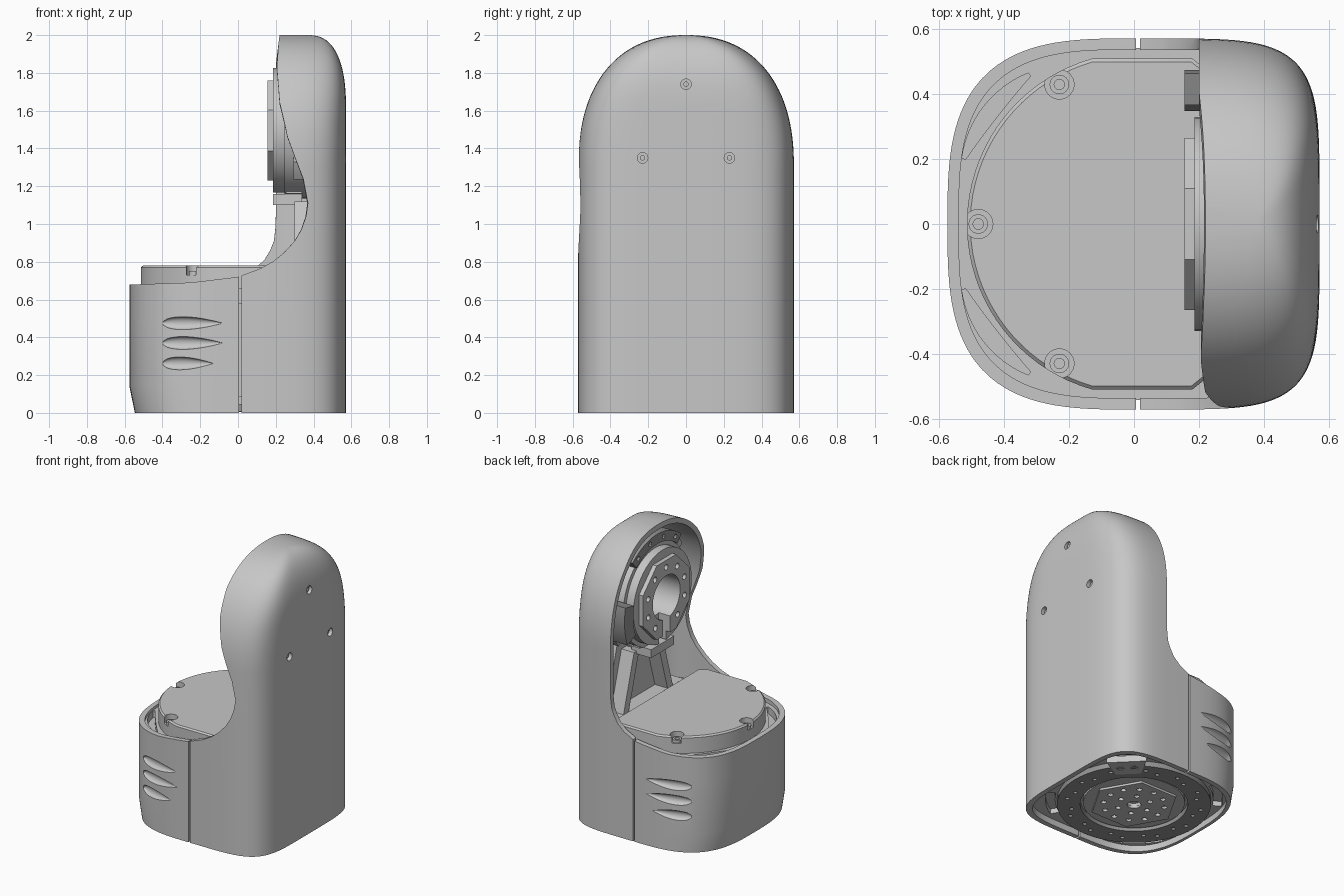
import bpy, bmesh
from math import sin, cos, pi, radians
from mathutils import Vector

cube = bpy.data.objects.get("Cube")
if cube:
    bpy.data.objects.remove(cube, do_unlink=True)


def material(name, v):
    m = bpy.data.materials.new(name)
    m.use_nodes = True
    m.diffuse_color = (v, v, v, 1)
    m.node_tree.nodes["Principled BSDF"].inputs["Base Color"].default_value = (v, v, v, 1)
    return m


GREY = material("light grey", 0.57)
DARK = material("mid grey", 0.3)
parts = []


def build(name, solids, mat=GREY, keep=True):
    """Make one object from closed solids, each a list of equal rings."""
    bm = bmesh.new()
    for rings in solids:
        vs = [[bm.verts.new(p) for p in ring] for ring in rings]
        n = len(vs[0])
        for a, b in zip(vs, vs[1:]):
            for i in range(n):
                j = (i + 1) % n
                bm.faces.new((a[i], a[j], b[j], b[i]))
        bm.faces.new(vs[0][::-1])
        bm.faces.new(vs[-1])
    bmesh.ops.recalc_face_normals(bm, faces=bm.faces)
    me = bpy.data.meshes.new(name)
    bm.to_mesh(me)
    bm.free()
    me.materials.append(mat)
    ob = bpy.data.objects.new(name, me)
    bpy.context.scene.collection.objects.link(ob)
    if keep:
        parts.append(ob)
    return ob


def prism(pts, lo, hi, axis="z"):
    return [[Vector((p, q, h)) if axis == "z" else Vector((h, p, q)) for p, q in pts] for h in (lo, hi)]


def circle(cx, cy, r, n=32, start=0.0):
    return [(cx + r * cos(start + 2 * pi * i / n), cy + r * sin(start + 2 * pi * i / n)) for i in range(n)]


def holes(cx, cy, ring, r, count, lo, hi, axis="z", start=0.0):
    return [prism(circle(x, y, r, 16), lo, hi, axis) for x, y in circle(cx, cy, ring, count, start)]


def arc(cx, cy, r0, r1, a0, a1, n=20):
    ang = [radians(a0 + (a1 - a0) * i / n) for i in range(n + 1)]
    return ([(cx + r1 * cos(a), cy + r1 * sin(a)) for a in ang]
            + [(cx + r0 * cos(a), cy + r0 * sin(a)) for a in ang[::-1]])


def rect(x0, x1, y0, y1):
    return [(x0, y0), (x1, y0), (x1, y1), (x0, y1)]


def cut(ob, solids):
    cutter = build("cutter", solids, keep=False)
    cutter.hide_render = True
    bpy.context.view_layer.objects.active = ob
    mod = ob.modifiers.new("cut", "BOOLEAN")
    mod.operation, mod.solver, mod.object = "DIFFERENCE", "EXACT", cutter
    bpy.ops.object.modifier_apply(modifier=mod.name)
    bpy.data.objects.remove(cutter, do_unlink=True)


def section(z, inset):
    """Rounded-square outline of the housing at a height."""
    top, w, xr, xl = 2 - inset, 0.572 - inset, 0.572 - inset, 0.575 - inset
    if z > 1.3:
        w *= max(0, 1 - ((z - 1.3) / (top - 1.3)) ** 2.3) ** (1 / 2.3)
    if z > 1.6:
        xr = 0.37 + (xr - 0.37) * max(0, 1 - ((z - 1.6) / (top - 1.6)) ** 2.5) ** 0.4
    xl *= 0.95 + 0.05 * min(max(z, 0) / 0.14, 1)
    ring = []
    for i in range(128):
        a = 2 * pi * (i + 0.5) / 128
        c, s = cos(a), sin(a)
        e = 2 / 5 if c > 0 else 2 / 3.1
        x = xr * c ** e if c > 0 else -xl * (-c) ** e
        ring.append(Vector((x, w * abs(s) ** e * (1 if s > 0 else -1), z)))
    return ring


def housing(inset, z0):
    levels = [z0, 0.14, 0.5, 0.9, 1.3]
    levels += [1.3 + (0.7 - inset) * min(sin(i / 28 * pi / 2), 0.9996) for i in range(1, 29)]
    return [section(z, inset) for z in levels]


# Hollow housing with scooped open side
shell = build("housing_shell", [housing(0, 0)])
cut(shell, [housing(0.035, -0.1)])
front_edge = [(0.22, 2.3), (0.22, 2.0), (0.207, 1.84), (0.22, 1.65), (0.262, 1.46), (0.31, 1.33), (0.345, 1.24),
              (0.37, 1.11), (0.36, 1.04), (0.335, 0.97), (0.3, 0.91), (0.245, 0.85), (0.19, 0.805),
              (0.12, 0.765), (0, 0.72), (-0.25, 0.69), (-0.7, 0.675), (-0.7, 2.3)]
back_edge = [(0.22, 2.3), (0.22, 2.0), (0.2, 1.84), (0.2, 1.65), (0.2, 1.46), (0.2, 1.33), (0.2, 1.24),
             (0.2, 1.11), (0.2, 1.04), (0.197, 0.97), (0.19, 0.91), (0.17, 0.86), (0.14, 0.81),
             (0.09, 0.765), (0, 0.72), (-0.25, 0.69), (-0.7, 0.675), (-0.7, 2.3)]
cut(shell, [[[Vector((x, y, z)) for x, z in edge] for y, edge in
             ((-0.7, front_edge), (-0.54, front_edge), (0.54, back_edge), (0.7, back_edge))]])

# Seam between the two housing halves, and screw holes in the tall side
cut(shell, [prism(rect(0.006, 0.019, -0.7, 0.7), -0.1, 0.8)])
screws = [(0, 1.74), (-0.23, 1.35), (0.23, 1.35)]
cut(shell, [prism(circle(y, z, 0.028, 20), 0.5, 0.7, "x") for y, z in screws])
build("tower_screws", [prism(circle(y, z, r, 20), 0.5, x, "x") for y, z in screws
                       for r, x in ((0.03, 0.544), (0.014, 0.553))])


# Leaf-shaped recesses on both sides
def leaf(side, z, x0, x1):
    rings = []
    for i in range(15):
        t = 0.012 + 0.976 * i / 14
        x = x0 + (x1 - x0) * t
        y = side * 0.572 * (1 - (-x / 0.575) ** 3.1) ** (1 / 3.1)
        k = t ** 0.5 * (1 - t) / 0.385
        rings.append([Vector((x, y + 0.028 * k * p, z + 0.034 * k * q)) for p, q in circle(0, 0, 1, 16)])
    return rings


cut(shell, [leaf(s, z, -0.4, e) for s in (-1, 1) for z, e in ((0.475, -0.08), (0.37, -0.08), (0.262, -0.13))])

# Recessed deck around the lid, with crescent slots
deck = build("deck", [[section(z, 0.03) for z in (0.58, 0.66)]])
slots = []
for mid in (142, 218):
    rim = []
    for sgn in (1, -1):
        for i in range(17):
            u = sgn * (-1 + i / 8)
            a = radians(mid + 17 * u)
            r = 0.562 + sgn * (0.006 + 0.02 * (1 - u * u))
            rim.append((r * cos(a), r * sin(a)))
    slots.append(prism(rim, 0.61, 0.8))
cut(deck, slots)

# Base lid with a small chamfer and three fixing bores
outline = [(0.015 + 0.53 * cos(radians(a)), 0.53 * sin(radians(a))) for a in range(106, 255, 4)]
outline += [(0.18, -0.51), (0.23, -0.47), (0.23, 0.47), (0.18, 0.51)]
lid_rings = prism(outline, 0.6, 0.77) + [[Vector((x * 0.98, y * 0.98, 0.78)) for x, y in outline]]
lid = build("base_lid", [lid_rings])
bores = [(-0.48, 0), (-0.23, 0.43), (-0.23, -0.43)]
cut(lid, [prism(circle(x, y, 0.045), 0.73, 0.9) for x, y in bores])
lid_screws = build("lid_screws", [prism(circle(x, y, 0.03, 24), 0.7, 0.75) for x, y in bores])
cut(lid_screws, [prism(circle(x, y, 0.016, 16), 0.735, 0.9) for x, y in bores])

# Base motor core, floor and underside flange
build("base_motor", [prism(circle(0, 0, 0.45, 64), 0.08, 0.59)])
floor = build("base_floor", [[section(z, 0.03) for z in (0.045, 0.09)]])
cut(floor, [prism(arc(0, 0, 0.515, 0.575, m - 14, m + 14), 0, 0.08) for m in (45, 135, 225, 315)])
ring = build("base_ring", [prism(circle(0, 0, 0.5, 72), 0.008, 0.05)], DARK)
cut(ring, [prism(circle(0, 0, 0.35, 64), -0.1, 0.1)]
    + holes(0, 0, 0.44, 0.014, 12, -0.1, 0.04) + holes(0, 0, 0.41, 0.014, 12, -0.1, 0.04, start=0.2))
hub = build("base_hub", [prism(circle(0, 0, 0.33, 64), 0.02, 0.06), prism(circle(0, 0, 0.29, 6), 0.004, 0.019)])
cut(hub, holes(0, 0, 0.2, 0.018, 12, -0.1, 0.04) + holes(0, 0, 0.11, 0.018, 6, -0.1, 0.04)
    + [prism(circle(0, 0, 0.045), -0.1, 0.04)])
d = 0.5 ** 0.5
corner = [((u - v) * d, (u + v) * d) for u, v in ((0.4, -0.08), (0.56, -0.13), (0.56, 0.13), (0.4, 0.08))]
tab = build("cable_tab", [prism(corner, 0.004, 0.05)])
cut(tab, [prism(circle((0.48 - v) * d, (0.48 + v) * d, 0.026, 16), -0.1, 0.03) for v in (-0.045, 0.045)])

# Joint actuator: stepped body, octagonal flange, open centre and bolt circle
CZ = 1.495
for name, r, n, lo, hi in (("joint_flange", 0.287, 8, 0.155, 0.188), ("joint_ring", 0.33, 64, 0.186, 0.25),
                           ("joint_body", 0.36, 64, 0.245, 0.44)):
    ob = build(name, [prism(circle(0, CZ, r, n, pi / n), lo, hi, "x")])
    cut(ob, [prism(circle(0, CZ, 0.155, 48), 0.1, 0.42, "x")])
    if n == 8:
        cut(ob, holes(0, CZ, 0.215, 0.02, 10, 0.1, 0.18, "x", 0.3))
    if hi < 0.3:
        cut(ob, [prism(rect(-0.04, 0.04, 1.1, CZ - 0.1), 0.1, 0.3, "x")])

# Arched mounting brackets around the actuator
top = build("upper_bracket", [prism(arc(0, CZ, 0.36, 0.43, 50, 130), 0.23, 0.3, "x")], DARK)
cut(top, [prism(circle(0.395 * cos(radians(a)), CZ + 0.395 * sin(radians(a)), 0.016, 12), 0.1, 0.27, "x")
          for a in (58, 79, 101, 122)])
build("side_bracket", [prism(arc(0, CZ, 0.375, 0.475, -22, 12), 0.155, 0.3, "x")], DARK)
build("bracket_arms", [prism(arc(0, CZ, 0.34, 0.43, m - 7, m + 7, 4), 0.295, 0.38, "x")
                       for m in (-30, 35, 90, 145, 210)])

# Lower clamp and support below the actuator
build("lower_clamp", [prism(rect(-0.13, 0.13, 1.1, 1.16), 0.185, 0.34, "x"),
                      prism(rect(-0.16, 0.16, 1.161, 1.22), 0.255, 0.34, "x")])
build("support_post", [prism([(-0.36, 0.65), (0.36, 0.65), (0.2, 1.2), (-0.2, 1.2)], 0.4, 0.46, "x")])
build("support_ribs", [prism([(s * a, z) for a, z in ((0.24, 0.65), (0.3, 0.65), (0.16, 1.12), (0.1, 1.12))],
                             0.3, 0.42, "x") for s in (-1, 1)])
foot = build("support_foot", [prism(rect(0.25, 0.44, -0.4, 0.4), 0.65, 0.72)])
cut(foot, [prism(circle(0.28, y, 0.02, 16), 0.69, 0.9) for y in (-0.34, -0.18, 0.18, 0.34)])

# Smooth curved faces, keep edges crisp
bpy.ops.object.select_all(action="DESELECT")
for ob in parts:
    ob.select_set(True)
bpy.context.view_layer.objects.active = shell
bpy.ops.object.shade_smooth_by_angle(angle=radians(30))
